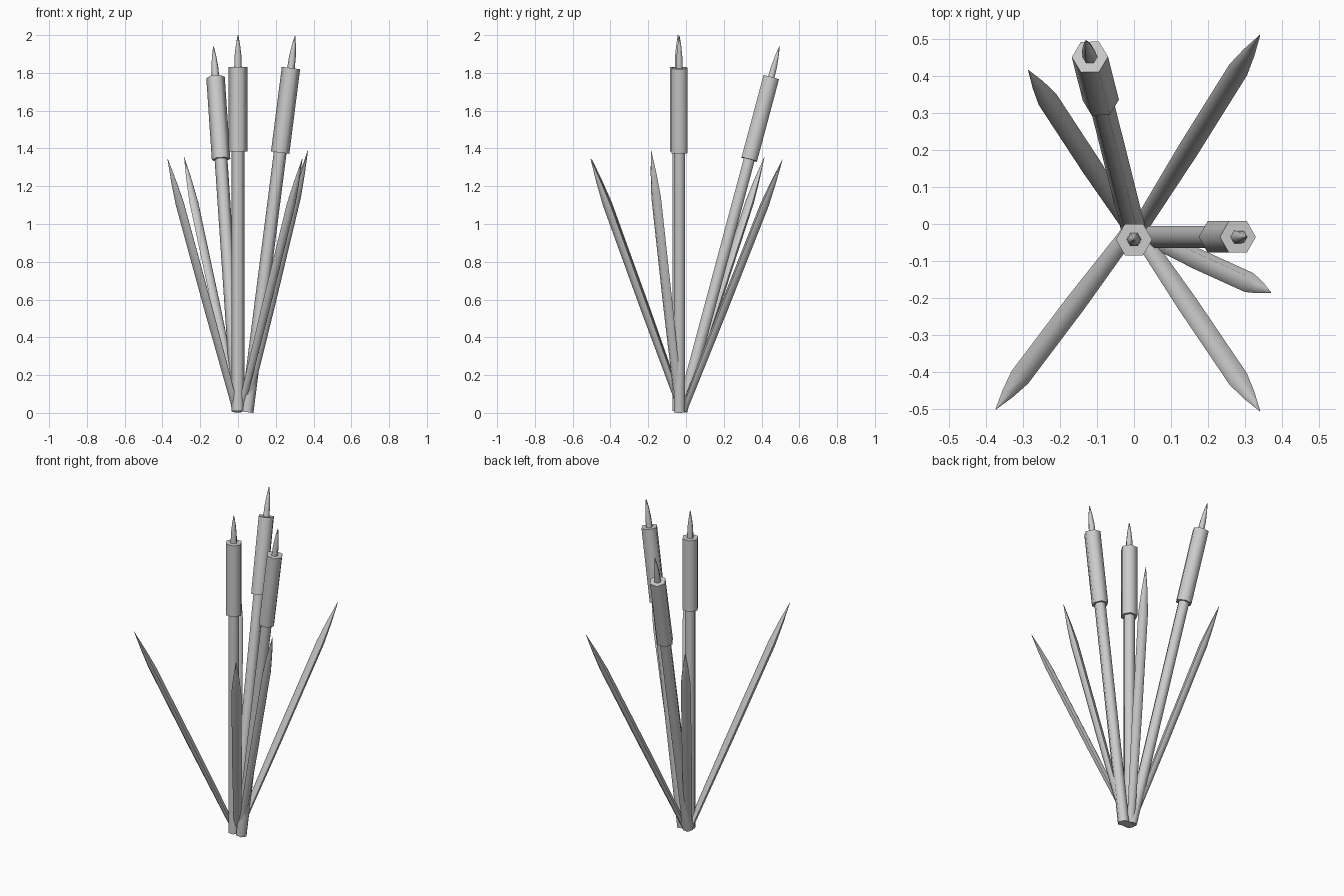
import bpy
import bmesh
import math
from mathutils import Vector

if "Cube" in bpy.data.objects:
    bpy.data.objects.remove(bpy.data.objects["Cube"])

grey = bpy.data.materials.new("plain_grey")
grey.use_nodes = True
colour = (0.6, 0.6, 0.6, 1)
grey.diffuse_color = colour
grey.node_tree.nodes["Principled BSDF"].inputs["Base Color"].default_value = colour


def spear(name, base, tip, profile, side, flatten=1.0):
    """Six-sided solid along base-tip; profile holds (fraction, radius) rings."""
    base, tip = Vector(base), Vector(tip)
    axis = (tip - base).normalized()
    u = (side - axis * side.dot(axis)).normalized()
    v = axis.cross(u) * flatten
    bm = bmesh.new()
    rings = []
    for t, r in profile:
        c = base.lerp(tip, t)
        angles = [i * math.tau / 6 for i in range(6)]
        rings.append([bm.verts.new(c + (u * math.cos(a) + v * math.sin(a)) * r) for a in angles])
    for low, high in zip(rings, rings[1:]):
        for i in range(6):
            j = (i + 1) % 6
            bm.faces.new((low[i], low[j], high[j], high[i]))
    bm.faces.new(rings[0][::-1])
    bm.faces.new(rings[-1])
    mesh = bpy.data.meshes.new(name)
    bm.to_mesh(mesh)
    bm.free()
    mesh.materials.append(grey)
    obj = bpy.data.objects.new(name, mesh)
    bpy.context.collection.objects.link(obj)
    bpy.ops.object.select_all(action="DESELECT")
    obj.select_set(True)
    bpy.context.view_layer.objects.active = obj
    bpy.ops.object.shade_smooth_by_angle(angle=math.radians(62))


# Reeds: stem, seed head and spike share one straight axis
reeds = {
    "centre": ((0, -0.042, 0.01), (0, -0.042, 2.0)),
    "left": ((0.048, -0.035, 0.004), (0.302, -0.035, 1.995)),
    "back": ((0.0, -0.022, 0.01), (-0.13, 0.495, 1.94)),
}
for place, (base, tip) in reeds.items():
    a, b = Vector(base), Vector(tip)
    head_low, head_high = a.lerp(b, 0.69), a.lerp(b, 0.915)
    x_axis = Vector((1, 0, 0))
    spear(place + "_stem", a, head_low, [(0, 0.034), (1, 0.034)], x_axis)
    spear(place + "_seed_head", head_low, head_high, [(0, 0.049), (1, 0.049)], x_axis)
    spear(place + "_spike", head_high, b,
          [(0, 0.02), (0.35, 0.018), (0.7, 0.011), (1, 0.002)], x_axis)

# Leaves: long blades, wider across than deep, with pointed ends
leaves = {
    "back_left": ((0.015, -0.01, 0.02), (0.34, 0.51, 1.34)),
    "back_right": ((0.0, -0.02, 0.02), (-0.285, 0.415, 1.355)),
    "front_right": ((-0.015, -0.025, 0.03), (-0.373, -0.5, 1.345)),
    "front_left": ((0.015, -0.025, 0.02), (0.34, -0.505, 1.345)),
    "side": ((0.04, -0.035, 0.01), (0.37, -0.185, 1.39)),
}
for place, (base, tip) in leaves.items():
    lean = Vector(tip) - Vector(base)
    across = Vector((-lean.y, lean.x, 0))
    spear(place + "_leaf", base, tip,
          [(0, 0.022), (0.4, 0.028), (0.82, 0.028), (0.91, 0.017), (1, 0.001)], across, 0.75)
